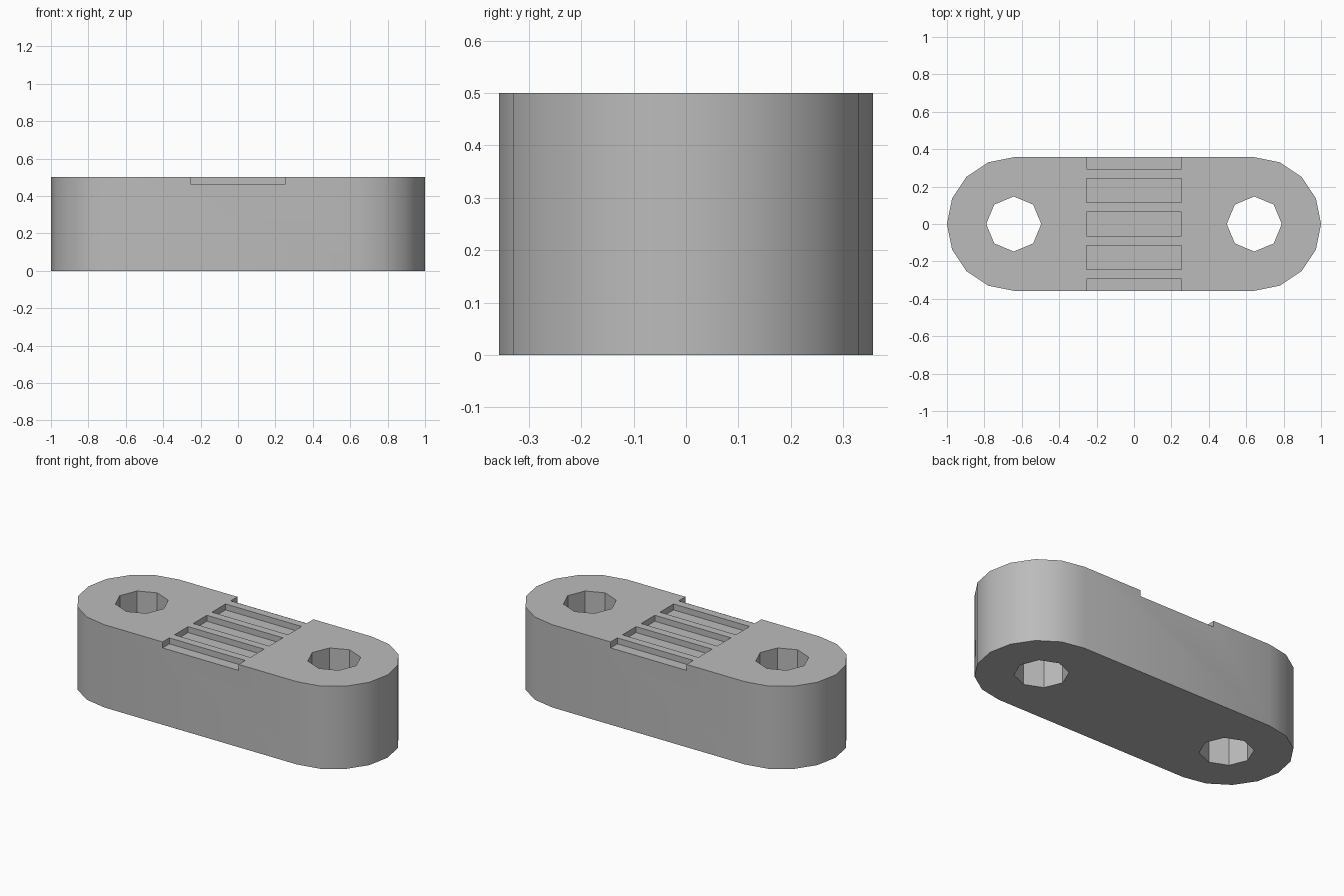
import bpy
import bmesh
from math import sin, cos, pi, radians

default = bpy.data.objects.get("Cube")
if default:
    bpy.data.objects.remove(default, do_unlink=True)

HEIGHT = 0.5
END_R = 0.357          # radius of the rounded ends
END_X = 1 - END_R      # centre of the rounded ends and holes
HOLE_R = 0.147
SLOT_X = 0.254         # half length of the slots
SLOT_W = 0.13
PITCH = 0.179
DEPTH = 0.036

grey = bpy.data.materials.new("plain grey")
grey.use_nodes = True
colour = (0.5, 0.5, 0.5, 1)
grey.diffuse_color = colour
grey.node_tree.nodes["Principled BSDF"].inputs["Base Color"].default_value = colour


def arc(cx, r, start, end, steps):
    """Points along an arc around (cx, 0)."""
    angles = [start + (end - start) * i / steps for i in range(steps + 1)]
    return [(cx + r * cos(a), r * sin(a)) for a in angles]


def prism(name, outline, z0, z1):
    """Solid made by extruding a flat outline upward."""
    bm = bmesh.new()
    base = bm.faces.new([bm.verts.new((x, y, z0)) for x, y in outline])
    top = bmesh.ops.extrude_face_region(bm, geom=[base])["geom"]
    verts = [v for v in top if isinstance(v, bmesh.types.BMVert)]
    bmesh.ops.translate(bm, verts=verts, vec=(0, 0, z1 - z0))
    bmesh.ops.recalc_face_normals(bm, faces=bm.faces)
    mesh = bpy.data.meshes.new(name)
    bm.to_mesh(mesh)
    bm.free()
    mesh.materials.append(grey)
    obj = bpy.data.objects.new(name, mesh)
    bpy.context.collection.objects.link(obj)
    return obj


# Link body with faceted round ends
body = prism("link_body",
             arc(END_X, END_R, -pi / 2, pi / 2, 8)
             + arc(-END_X, END_R, pi / 2, 3 * pi / 2, 8), 0, HEIGHT)

# Eight-sided bolt holes
cutters = [prism("hole_cutter", arc(side * END_X, HOLE_R, 0, 2 * pi, 8)[:-1],
                 -0.1, HEIGHT + 0.1) for side in (-1, 1)]

# Shallow grip slots; the outer two run out through the sides
for i in range(-2, 3):
    y0, y1 = i * PITCH - SLOT_W / 2, i * PITCH + SLOT_W / 2
    cutters.append(prism("slot_cutter",
                         [(-SLOT_X, y0), (SLOT_X, y0), (SLOT_X, y1), (-SLOT_X, y1)],
                         HEIGHT - DEPTH, HEIGHT + 0.1))

# Cut, then discard the cutters
bpy.ops.object.select_all(action="DESELECT")
bpy.context.view_layer.objects.active = body
body.select_set(True)
for cutter in cutters:
    cutter.hide_render = True
    mod = body.modifiers.new("cut", "BOOLEAN")
    mod.operation = "DIFFERENCE"
    mod.solver = "EXACT"
    mod.object = cutter
    bpy.ops.object.modifier_apply(modifier=mod.name)
    bpy.data.objects.remove(cutter, do_unlink=True)

bpy.ops.object.shade_smooth_by_angle(angle=radians(30))
